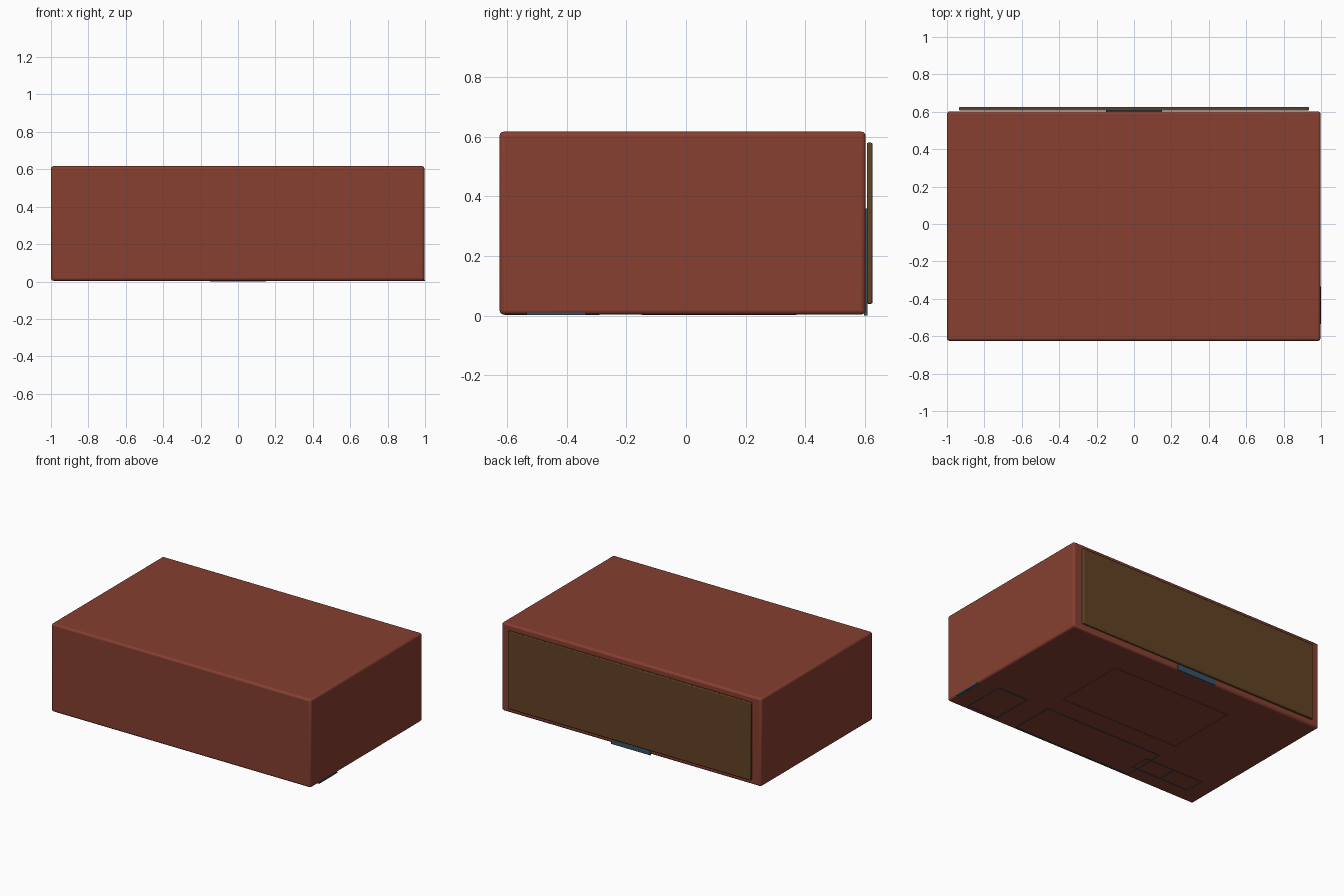
import bpy

if "Cube" in bpy.data.objects:
    bpy.data.objects.remove(bpy.data.objects["Cube"])


def material(name, rgb):
    m = bpy.data.materials.new(name)
    m.diffuse_color = (*rgb, 1)
    m.use_nodes = True
    m.node_tree.nodes["Principled BSDF"].inputs["Base Color"].default_value = m.diffuse_color
    return m


RED = material("brick_red", (0.24, 0.05, 0.03))
BROWN = material("brown_board", (0.12, 0.055, 0.018))
BLUE = material("slate_blue", (0.04, 0.085, 0.13))
GREY = material("dark_grey", (0.06, 0.07, 0.075))


def box(name, x0, x1, y0, y1, z0, z1, mat, bevel=0.0, segments=2):
    bpy.ops.mesh.primitive_cube_add(
        size=1, location=((x0 + x1) / 2, (y0 + y1) / 2, (z0 + z1) / 2))
    o = bpy.context.object
    o.name = name
    o.scale = (x1 - x0, y1 - y0, z1 - z0)
    bpy.ops.object.transform_apply(location=False, rotation=False, scale=True)
    o.data.materials.append(mat)
    if bevel:
        b = o.modifiers.new("soft_edges", "BEVEL")
        b.width = bevel
        b.segments = segments
        bpy.ops.object.shade_smooth_by_angle()
    return o


def outline(name, x0, x1, y0, y1, mat, w=0.008):
    # four thin strips lying just proud of the underside
    z0, z1 = 0.002, 0.008
    box(name + "_left", x0, x0 + w, y0, y1, z0, z1, mat)
    box(name + "_right", x1 - w, x1, y0, y1, z0, z1, mat)
    box(name + "_front", x0 + w, x1 - w, y0, y0 + w, z0, z1, mat)
    box(name + "_rear", x0 + w, x1 - w, y1 - w, y1, z0, z1, mat)


# Main casing
box("casing", -1.0, 0.997, -0.625, 0.602, 0.004, 0.617, RED, 0.014, 3)

# Rear board and the tab that holds it
box("rear_board", -0.935, 0.935, 0.606, 0.625, 0.04, 0.58, BROWN, 0.005)
box("rear_tab", -0.15, 0.15, 0.597, 0.608, 0.0, 0.36, BLUE)

# Small strip at the lower right edge
box("side_strip", 0.985, 1.0, -0.535, -0.335, 0.002, 0.011, BLUE)

# Panel outlines on the underside
outline("centre_panel", -0.46, 0.46, -0.15, 0.37, RED)
outline("front_panel", -0.46, 0.46, -0.608, -0.292, GREY)
outline("right_panel", 0.62, 0.86, -0.592, -0.29, GREY)
outline("left_panel_inner", -0.645, -0.415, -0.52, -0.375, GREY)
outline("left_panel_outer", -0.872, -0.645, -0.52, -0.375, GREY)
